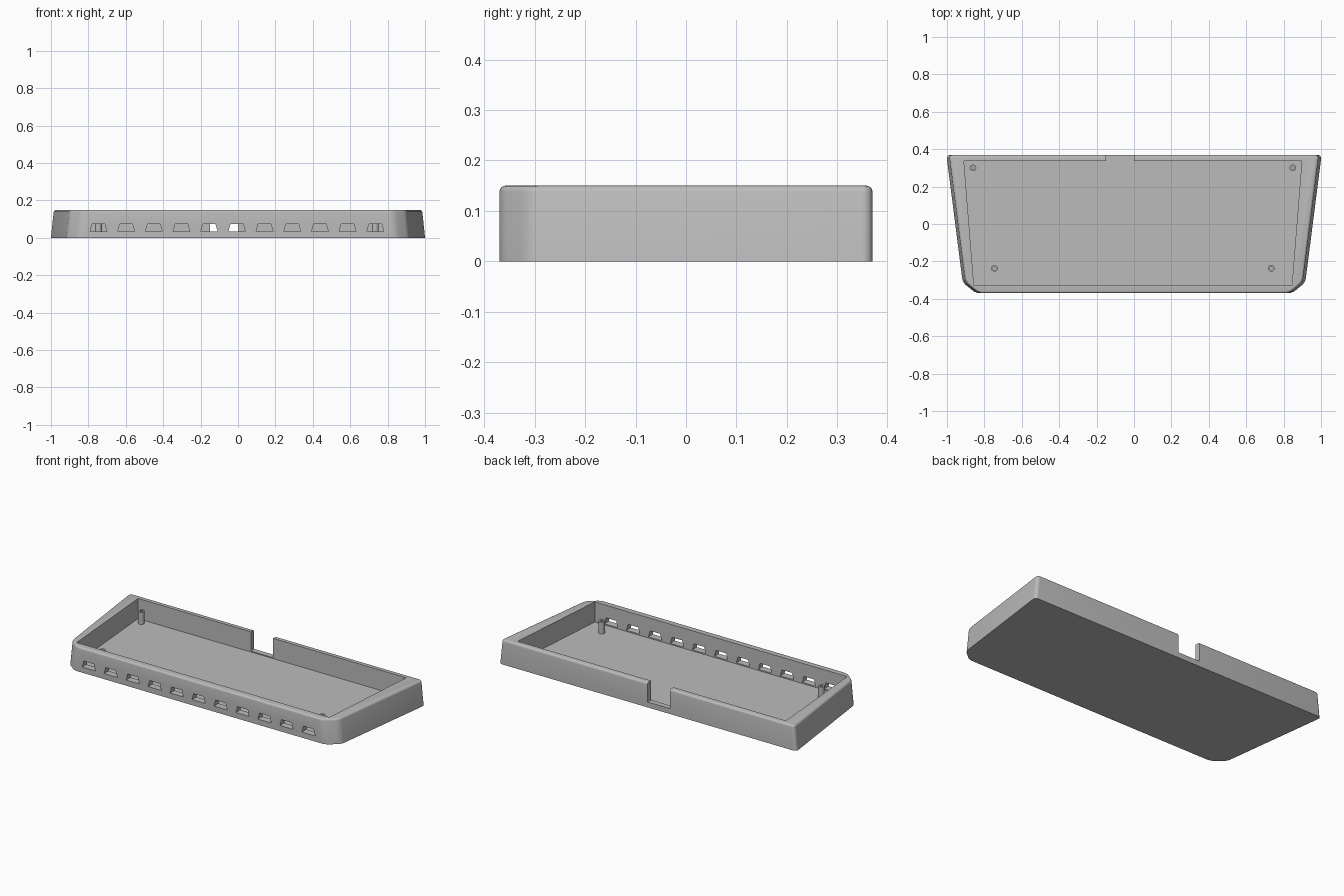
import bpy, bmesh, math
from mathutils import Matrix, Vector

if "Cube" in bpy.data.objects:
    bpy.data.objects.remove(bpy.data.objects["Cube"], do_unlink=True)

HEIGHT, FLOOR = 0.15, 0.027
TAPER = 0.016        # inward lean of the end walls
OFFSET = -0.006      # interior is slightly off centre

grey = bpy.data.materials.new("mid grey plastic")
grey.use_nodes = True
grey.diffuse_color = (0.5, 0.5, 0.5, 1)
grey.node_tree.nodes["Principled BSDF"].inputs["Base Color"].default_value = (0.5, 0.5, 0.5, 1)


def add_object(name, bm):
    bmesh.ops.recalc_face_normals(bm, faces=bm.faces)
    mesh = bpy.data.meshes.new(name)
    bm.to_mesh(mesh)
    bm.free()
    mesh.materials.append(grey)
    obj = bpy.data.objects.new(name, mesh)
    bpy.context.collection.objects.link(obj)
    return obj


def prism(bm, lower, upper):
    """Closed solid between two matching loops of points."""
    a = [bm.verts.new(p) for p in lower]
    b = [bm.verts.new(p) for p in upper]
    bm.faces.new(a[::-1])
    bm.faces.new(b)
    for i in range(len(a)):
        j = (i + 1) % len(a)
        bm.faces.new((a[i], a[j], b[j], b[i]))


def mirrored(half):
    return half + [(-x, y) for x, y in reversed(half)]


def smooth(obj):
    bpy.ops.object.select_all(action='DESELECT')
    obj.select_set(True)
    bpy.context.view_layer.objects.active = obj
    bpy.ops.object.shade_smooth_by_angle(angle=math.radians(32))


# Tray body: tapered block with clipped front corners and softened edges
outline = mirrored([(0.845, -0.37), (0.916, -0.312), (1.003, 0.37)])
bm = bmesh.new()
prism(bm, [(x, y, 0) for x, y in outline],
      [(x - math.copysign(TAPER, x), y, HEIGHT) for x, y in outline])
uprights = [e for e in bm.edges if abs(e.verts[0].co.z - e.verts[1].co.z) > 0.1]
bmesh.ops.bevel(bm, geom=uprights, offset=0.022, segments=5, profile=0.5, affect='EDGES')
rim = [e for e in bm.edges if all(v.co.z > HEIGHT - 0.001 for v in e.verts)]
bmesh.ops.bevel(bm, geom=rim, offset=0.012, segments=4, profile=0.5, affect='EDGES')
tray = add_object("tray_body", bm)

# Cutter for the open interior
bm = bmesh.new()
inner = [(x + OFFSET, y) for x, y in mirrored([(0.85, -0.328), (0.903, 0.337)])]
prism(bm, [(x, y, FLOOR) for x, y in inner], [(x, y, 0.3) for x, y in inner])
cavity = add_object("cavity_cutter", bm)

# Cutter for the cable notch in the back wall
bm = bmesh.new()
notch_size = Matrix.Diagonal((0.15, 0.12, 0.3, 1))
bmesh.ops.create_cube(bm, size=1, matrix=Matrix.Translation((-0.075, 0.38, 0.183)) @ notch_size)
notch = add_object("notch_cutter", bm)

# Cutter for the row of trapezoid slots in the front wall
bm = bmesh.new()
for i in range(-5, 6):
    cx = OFFSET + i * 0.148
    shape = [(cx - 0.045, 0.034), (cx + 0.045, 0.034), (cx + 0.034, 0.073), (cx - 0.034, 0.073)]
    prism(bm, [(x, -0.42, z) for x, z in shape], [(x, -0.3, z) for x, z in shape])
slots = add_object("slot_cutter", bm)

for cutter in (cavity, notch, slots):
    cutter.hide_render = True
    mod = tray.modifiers.new(cutter.name, 'BOOLEAN')
    mod.operation = 'DIFFERENCE'
    mod.solver = 'EXACT'
    mod.object = cutter
    bpy.context.view_layer.objects.active = tray
    bpy.ops.object.modifier_apply(modifier=mod.name)
    bpy.data.objects.remove(cutter, do_unlink=True)
smooth(tray)

# Hollow screw posts standing on the floor
for name, x, y in (("back", 0.855, 0.30), ("front", 0.74, -0.237)):
    for side, sign in (("left", 1), ("right", -1)):
        bm = bmesh.new()
        profile = [(0.009, FLOOR), (0.009, 0.1), (0.018, 0.1), (0.018, FLOOR - 0.005)]
        verts = [bm.verts.new((r, 0, z)) for r, z in profile]
        edges = [bm.edges.new(pair) for pair in zip(verts, verts[1:])]
        bmesh.ops.spin(bm, geom=verts + edges, cent=(0, 0, 0), axis=(0, 0, 1),
                       angle=math.tau, steps=24, use_merge=True)
        bmesh.ops.remove_doubles(bm, verts=bm.verts, dist=0.0001)
        bmesh.ops.translate(bm, verts=bm.verts, vec=Vector((sign * x + OFFSET, y, 0)))
        smooth(add_object(f"{name}_{side}_screw_post", bm))
